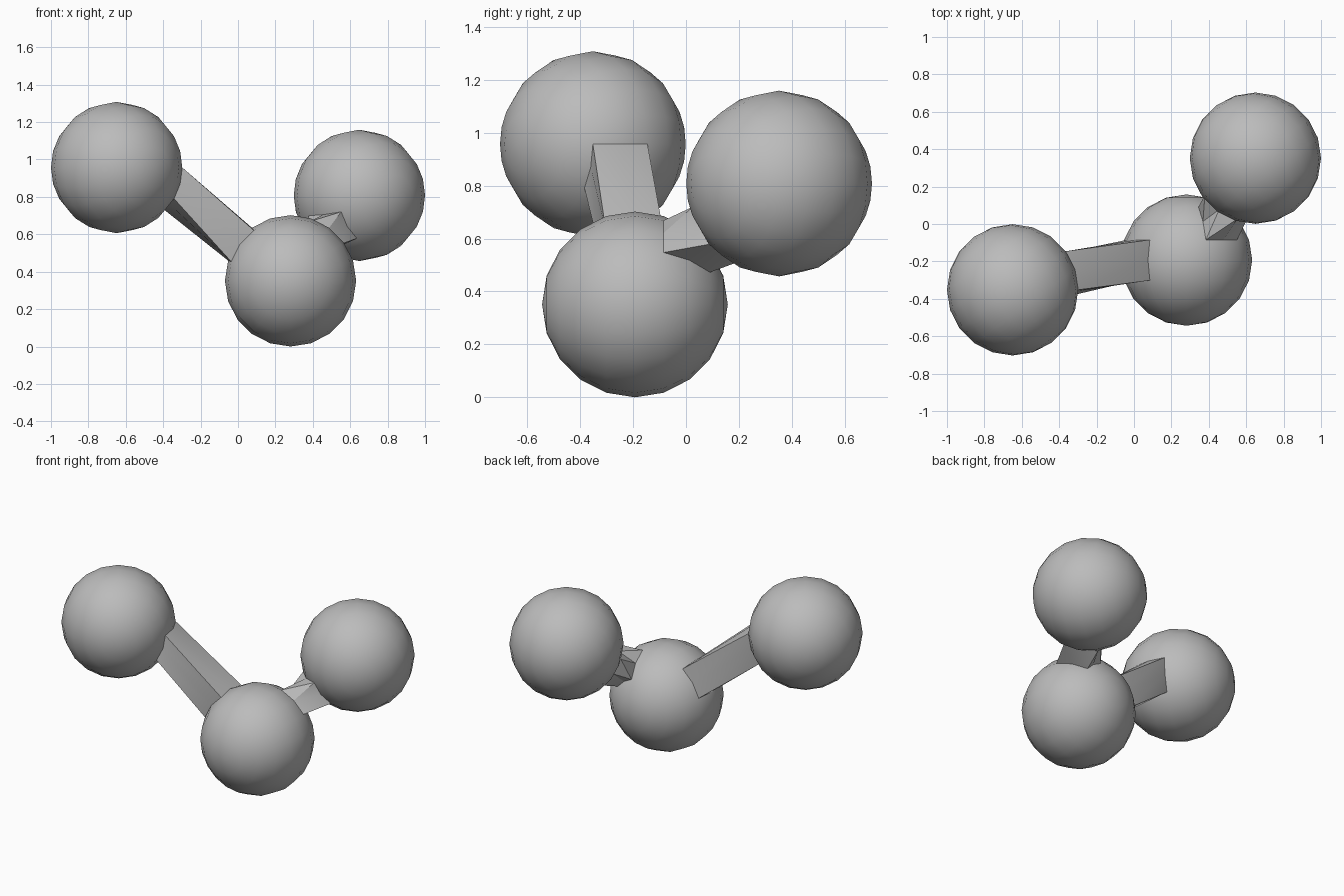
import bpy, bmesh
from math import radians, sin, cos
from mathutils import Vector, Matrix

if "Cube" in bpy.data.objects:
    bpy.data.objects.remove(bpy.data.objects["Cube"], do_unlink=True)

R = 0.351

grey = bpy.data.materials.new("plain grey")
grey.use_nodes = True
colour = (0.5, 0.5, 0.5, 1)
grey.diffuse_color = colour
grey.node_tree.nodes["Principled BSDF"].inputs["Base Color"].default_value = colour

# Each ball: centre and turn of its pole about z (pole faces -y when unturned)
left_ball = (Vector((0.649, 0.352, 0.808)), 36)
middle_ball = (Vector((0.281, -0.193, 0.351)), 0)
right_ball = (Vector((-0.649, -0.352, 0.957)), 36)


def finish(name, bm):
    mesh = bpy.data.meshes.new(name)
    bmesh.ops.recalc_face_normals(bm, faces=bm.faces)
    bm.to_mesh(mesh)
    bm.free()
    obj = bpy.data.objects.new(name, mesh)
    bpy.context.collection.objects.link(obj)
    mesh.materials.append(grey)
    bpy.ops.object.select_all(action="DESELECT")
    obj.select_set(True)
    bpy.context.view_layer.objects.active = obj
    bpy.ops.object.shade_smooth_by_angle(angle=radians(30))


def make_ball(name, ball):
    centre, yaw = ball
    bm = bmesh.new()
    turn = Matrix.Rotation(radians(yaw), 4, "Z") @ Matrix.Rotation(radians(90), 4, "X")
    bmesh.ops.create_uvsphere(bm, u_segments=20, v_segments=10, radius=R,
                              matrix=Matrix.Translation(centre) @ turn)
    finish(name, bm)


def on_ball(ball, theta, phi):
    """Ball vertex at angle theta from the top and latitude phi towards the pole."""
    centre, yaw = ball
    t, p = radians(theta), radians(phi)
    local = Vector((cos(p) * sin(t), -sin(p), cos(p) * cos(t)))
    return centre + R * (Matrix.Rotation(radians(yaw), 3, "Z") @ local)


def patch_rim(ball, top, bottom, front, back):
    """Rim of a two by two patch of ball faces."""
    mid_t, mid_p = (top + bottom) / 2, (front + back) / 2
    angles = [(top, front), (mid_t, front), (bottom, front), (bottom, mid_p),
              (bottom, back), (mid_t, back), (top, back), (top, mid_p)]
    return [on_ball(ball, t, p) for t, p in angles]


def make_bar(name, rim_a, rim_b):
    bm = bmesh.new()
    a = [bm.verts.new(v) for v in rim_a]
    b = [bm.verts.new(v) for v in rim_b]
    for i in range(len(a)):
        j = (i + 1) % len(a)
        bm.faces.new((a[i], a[j], b[i]))
        bm.faces.new((a[j], b[j], b[i]))
    finish(name, bm)


# Balls
make_ball("left_ball", left_ball)
make_ball("middle_ball", middle_ball)
make_ball("right_ball", right_ball)

# Bars joining the balls
make_bar("right_bar", patch_rim(right_ball, 90, 126, 36, 0),
         patch_rim(middle_ball, -36, -72, 18, -18))
make_bar("left_bar", patch_rim(middle_ball, 18, 54, -18, -54),
         patch_rim(left_ball, -108, -144, 36, 0))
